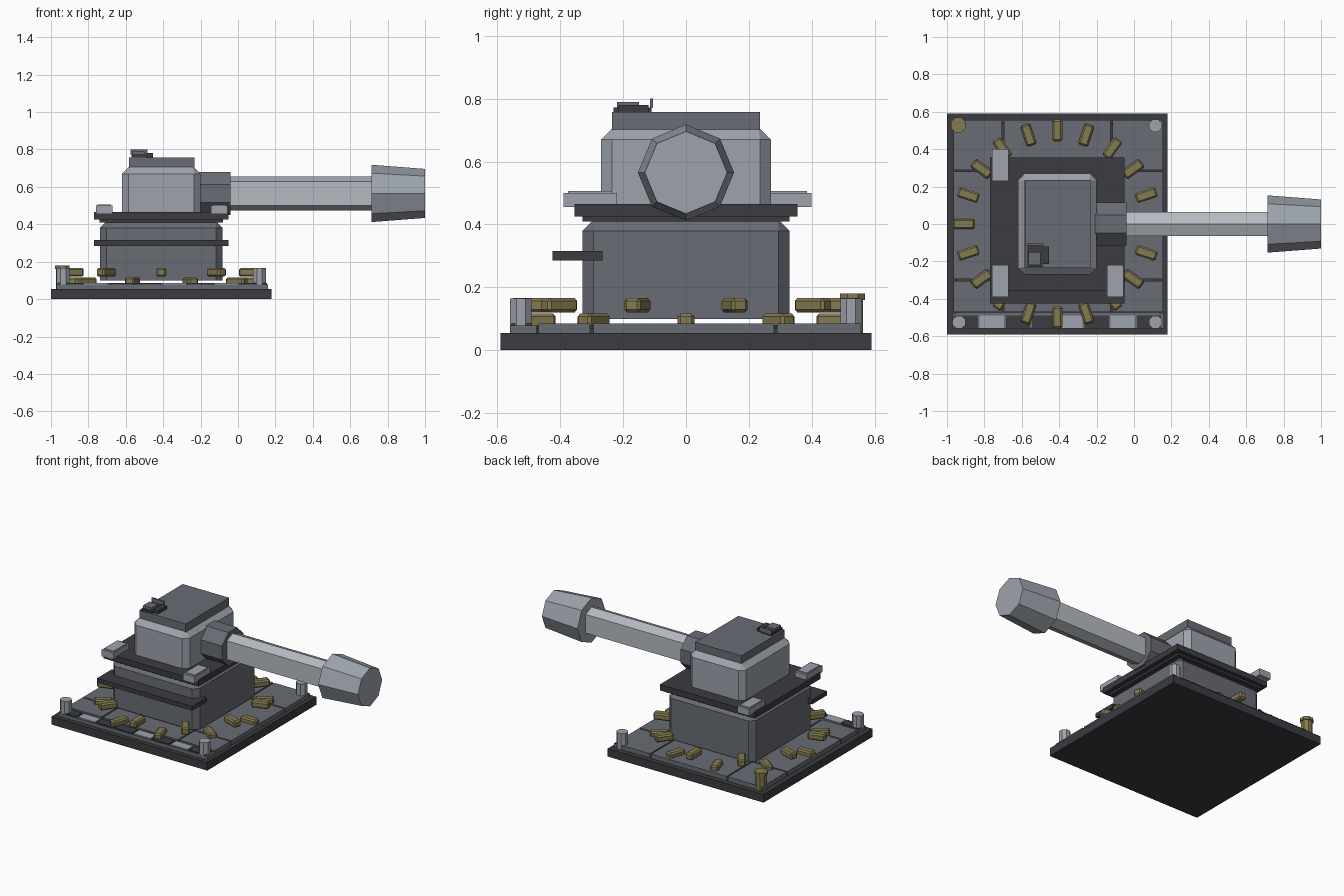
import bpy, bmesh, math
from mathutils import Matrix, Vector

cube = bpy.data.objects.get("Cube")
if cube:
    bpy.data.objects.remove(cube, do_unlink=True)


def material(name, rgb):
    m = bpy.data.materials.new(name)
    m.use_nodes = True
    m.diffuse_color = (*rgb, 1)
    m.node_tree.nodes["Principled BSDF"].inputs["Base Color"].default_value = (*rgb, 1)
    return m


DARK = material("charcoal", (0.045, 0.044, 0.052))
MID = material("slate grey", (0.14, 0.15, 0.175))
LIGHT = material("light grey", (0.34, 0.37, 0.42))
PALE = material("pale grey", (0.47, 0.50, 0.54))
BRASS = material("dull brass", (0.23, 0.195, 0.08))
CX = -0.41      # centre of the base
AXIS = 0.565    # height of the barrel


def finish(name, bm, mat):
    bmesh.ops.recalc_face_normals(bm, faces=bm.faces)
    me = bpy.data.meshes.new(name)
    bm.to_mesh(me)
    bm.free()
    me.materials.append(mat)
    ob = bpy.data.objects.new(name, me)
    bpy.context.collection.objects.link(ob)
    return ob


def box(name, x, y, z, mat, angle=0, bevel=0):
    """Box from (low, high) ranges, turned about its own centre."""
    size = [b - a for a, b in (x, y, z)]
    mid = Vector([(a + b) / 2 for a, b in (x, y, z)])
    bm = bmesh.new()
    bmesh.ops.create_cube(bm, size=1)
    bmesh.ops.scale(bm, vec=size, verts=bm.verts)
    if bevel:
        bmesh.ops.bevel(bm, geom=bm.edges[:], offset=bevel, segments=1, affect='EDGES')
    bmesh.ops.transform(bm, matrix=Matrix.Translation(mid) @ Matrix.Rotation(angle, 4, 'Z'),
                        verts=bm.verts)
    return finish(name, bm, mat)


def loft(name, rings, mat):
    """Solid through matching rings of points, capped at both ends."""
    bm = bmesh.new()
    loops = [[bm.verts.new(p) for p in ring] for ring in rings]
    n = len(loops[0])
    for a, b in zip(loops, loops[1:]):
        for i in range(n):
            bm.faces.new((a[i], a[(i + 1) % n], b[(i + 1) % n], b[i]))
    bm.faces.new(loops[0])
    bm.faces.new(loops[-1])
    return finish(name, bm, mat)


def polygon(r, n, turn=0):
    return [(r * math.cos(turn + math.tau * i / n), r * math.sin(turn + math.tau * i / n))
            for i in range(n)]


def along_x(name, sections, mat):
    return loft(name, [[(x, y, AXIS + z) for y, z in pts] for x, pts in sections], mat)


def post(name, x, y, r, z0, z1, mat):
    pts = polygon(r, 8, math.pi / 8)
    return loft(name, [[(x + a, y + b, z) for a, b in pts] for z in (z0, z1)], mat)


def armoured_block(name, hx, hy, z0, z1, cut, mat):
    """Block with cut corners and a sloping rim."""
    def ring(inset, z):
        x, y = hx - inset, hy - inset
        c = cut if not inset else 0.004
        quarter = [(x, y - c), (x - c, y)]
        pts = (quarter + [(-a, b) for a, b in reversed(quarter)]
               + [(-a, -b) for a, b in quarter] + [(a, -b) for a, b in reversed(quarter)])
        return [(CX + a, b, z) for a, b in pts]
    return loft(name, [ring(0, z0), ring(0, z1 - cut), ring(cut, z1)], mat)


# Base slab and floor panels
box("base_slab", (-1, 0.18), (-0.59, 0.59), (0, 0.055), DARK)
box("floor_underlay", (-0.95, 0.14), (-0.54, 0.54), (0.055, 0.07), DARK)
x_cuts = (-0.97, -0.70, -0.12, 0.16)
y_cuts = (-0.475, -0.30, 0.285, 0.56)
for x0, x1 in zip(x_cuts, x_cuts[1:]):
    for y0, y1 in zip(y_cuts, y_cuts[1:]):
        box("floor_panel", (x0 + 0.005, x1 - 0.005), (y0 + 0.005, y1 - 0.005), (0.055, 0.085), MID)

# Front edge row of alternating plates
box("front_edge_strip", (-0.97, 0.16), (-0.56, -0.475), (0.055, 0.078), MID)
for i in range(8):
    x = -0.90 + i * 0.14
    box("front_edge_plate", (x - 0.065, x + 0.065), (-0.555, -0.49), (0.078, 0.085),
        LIGHT if i in (1, 4, 6) else DARK)

# Corner posts, one of them brass
for sx in (-1, 1):
    for sy in (-1, 1):
        x, y = CX + sx * 0.525, sy * 0.525
        if sx < 0 < sy:
            post("brass_corner_post", x - 0.005, y + 0.005, 0.036, 0.055, 0.16, BRASS)
            post("brass_post_cap", x - 0.005, y + 0.005, 0.043, 0.16, 0.18, BRASS)
        else:
            post("corner_post", x, y, 0.037, 0.055, 0.165, LIGHT)

# Ring of radial bolts at alternating heights
for i in range(20):
    a = i * math.tau / 20
    x, y = CX + 0.5 * math.cos(a), 0.5 * math.sin(a)
    z = 0.12 if i % 2 else 0.07
    box("radial_bolt", (x - 0.058, x + 0.058), (y - 0.027, y + 0.027), (z, z + 0.046),
        BRASS, a, 0.009)

# Lower housing, front ledge and turntable
armoured_block("lower_housing", 0.328, 0.33, 0.10, 0.415, 0.035, MID)
box("front_ledge", (-0.77, -0.05), (-0.425, -0.265), (0.285, 0.315), DARK)
box("turntable_lip", (-0.74, -0.08), (-0.33, 0.33), (0.41, 0.43), DARK)
box("turntable", (-0.77, -0.05), (-0.355, 0.355), (0.425, 0.465), DARK)
for x, y in ((-0.715, 0.315), (-0.715, -0.305), (-0.10, -0.305)):
    box("turntable_pad", (x - 0.044, x + 0.044), (y - 0.085, y + 0.085), (0.455, 0.5), LIGHT)
    box("pad_top", (x - 0.036, x + 0.036), (y - 0.07, y + 0.07), (0.5, 0.506), LIGHT)

# Turret and roof hatch
armoured_block("turret", 0.21, 0.27, 0.465, 0.705, 0.035, LIGHT)
box("roof_cap", (-0.583, -0.232), (-0.235, 0.235), (0.70, 0.758), MID)
box("roof_sight_base", (-0.57, -0.49), (-0.23, -0.11), (0.758, 0.772), DARK)
box("roof_sight", (-0.565, -0.50), (-0.22, -0.15), (0.772, 0.79), MID)
box("roof_sight_arm", (-0.49, -0.455), (-0.215, -0.12), (0.758, 0.78), DARK)
box("roof_sight_pin", (-0.575, -0.485), (-0.115, -0.105), (0.772, 0.80), MID)

# Gun: sleeve, six-sided barrel and flared muzzle
sleeve = polygon(0.124, 8, math.pi / 8)
along_x("barrel_sleeve", [(-0.22, sleeve), (-0.04, sleeve)], MID)
tube = [(0, 0.09), (0.064, 0.064), (0.064, -0.064), (0, -0.09), (-0.064, -0.064), (-0.064, 0.064)]
along_x("barrel", [(-0.05, tube), (0.73, tube)], PALE)
along_x("muzzle", [(0.715, polygon(0.153, 8)), (1.0, polygon(0.131, 8))], LIGHT)
